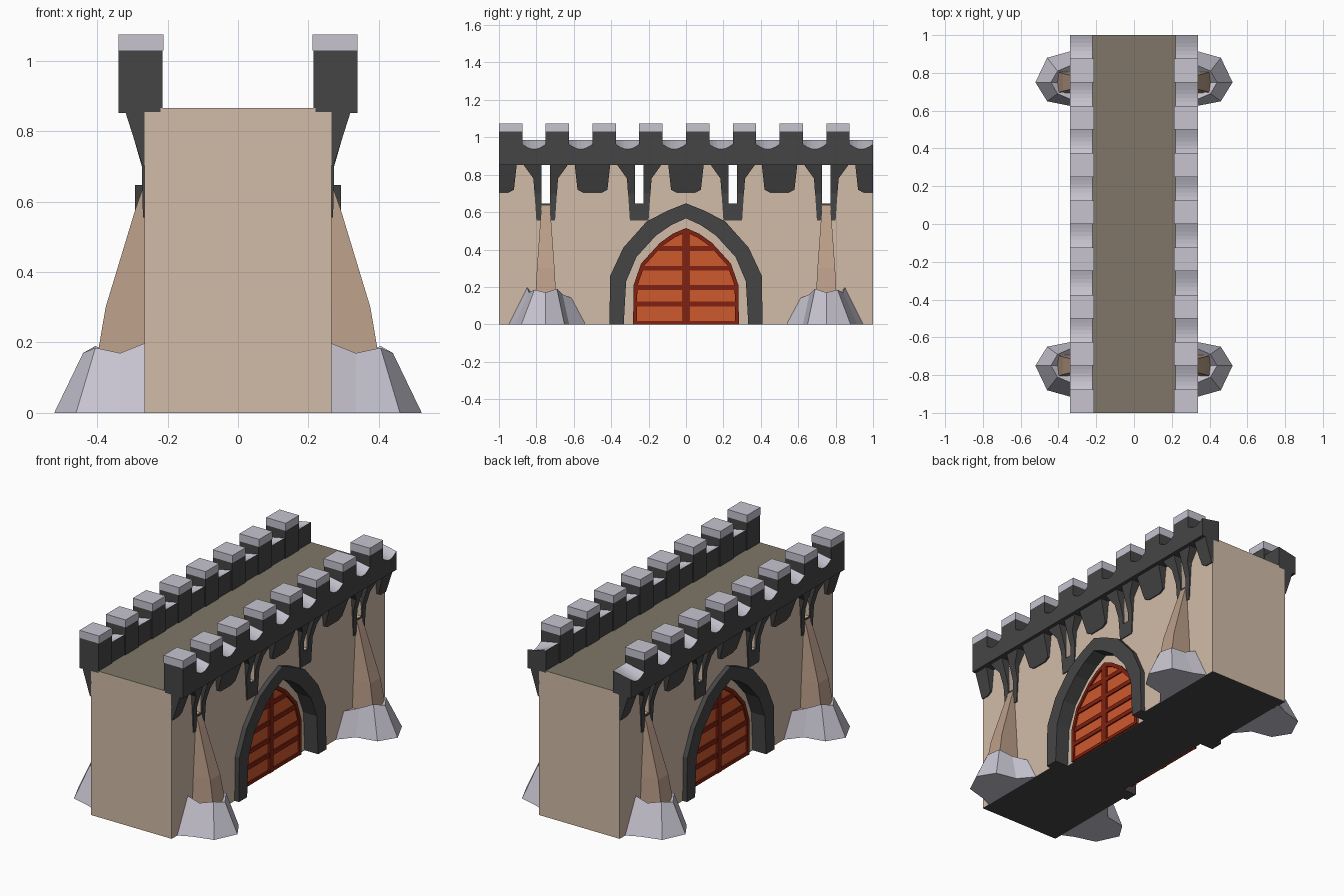
import bpy, bmesh, math
from mathutils import Vector

if "Cube" in bpy.data.objects:
    bpy.data.objects.remove(bpy.data.objects["Cube"])


def material(name, rgb):
    m = bpy.data.materials.new(name)
    m.diffuse_color = (*rgb, 1)
    m.use_nodes = True
    m.node_tree.nodes["Principled BSDF"].inputs["Base Color"].default_value = m.diffuse_color
    return m


SAND = material("sand plaster", (0.64, 0.50, 0.39))
BUTTRESS = material("brown stone", (0.50, 0.345, 0.25))
FLOOR = material("walkway brown", (0.215, 0.18, 0.14))
DARK = material("dark stone", (0.06, 0.06, 0.06))
PALE = material("pale stone", (0.57, 0.55, 0.63))
ORANGE = material("door orange", (0.62, 0.10, 0.027))
RED = material("door dark red", (0.22, 0.016, 0.005))


def build(name, solids, mats, rule=None, mirror=True):
    """Each solid is a list of rings joined in turn and capped at both ends."""
    bm = bmesh.new()
    for sx in ((1, -1) if mirror else (1,)):
        for rings in solids:
            vs = [[bm.verts.new((p[0] * sx, p[1], p[2])) for p in r] for r in rings]
            n = len(vs[0])
            for a, b in zip(vs, vs[1:]):
                for i in range(n):
                    j = (i + 1) % n
                    bm.faces.new((a[i], a[j], b[j], b[i]))
            bm.faces.new(vs[0])
            bm.faces.new(vs[-1])
    bmesh.ops.recalc_face_normals(bm, faces=bm.faces)
    bmesh.ops.triangulate(bm, faces=[f for f in bm.faces if len(f.verts) > 4],
                          ngon_method='EAR_CLIP')
    if rule:
        for f in bm.faces:
            f.material_index = rule(f)
    me = bpy.data.meshes.new(name)
    bm.to_mesh(me)
    bm.free()
    for m in mats:
        me.materials.append(m)
    ob = bpy.data.objects.new(name, me)
    bpy.context.collection.objects.link(ob)
    return ob


def prism(outline, x0, x1):
    return [[(x, y, z) for y, z in outline] for x in (x0, x1)]


def box(x0, x1, y0, y1, z0, z1):
    return prism([(y0, z0), (y1, z0), (y1, z1), (y0, z1)], x0, x1)


def stack(sections):
    """Loft of rectangles (z, x0, x1, y0, y1)."""
    return [[(x0, y0, z), (x1, y0, z), (x1, y1, z), (x0, y1, z)]
            for z, x0, x1, y0, y1 in sections]


def arch(half):
    return [(-y, z) for y, z in half] + [(y, z) for y, z in half[-2::-1]]


# Pointed arch outlines, half of each from the ground to the tip
OUTER = [(.41, 0), (.405, .26), (.335, .41), (.21, .55), (.1, .607), (0, .647)]
INNER = [(.333, 0), (.32, .23), (.265, .36), (.16, .475), (.08, .53), (0, .567)]
DOOR = [(.283, 0), (.28, .21), (.24, .325), (.14, .435), (.07, .485), (0, .515)]
PANEL = [(.263, 0), (.26, .205), (.222, .315), (.128, .418), (.06, .465), (0, .492)]
MIDDLE = [((a + c) / 2, (b + d) / 2) for (a, b), (c, d) in zip(OUTER, INNER)]

# Wall: core plus an outer skin cut by the gate, both notched for the arrow slits
SLITS = (.75, .25, -.25, -.75)
top = [(1, .855)]
for c in SLITS:
    top += [(c + .022, .855), (c + .022, .645), (c - .022, .645), (c - .022, .855)]
top.append((-1, .855))


def dark_base(f):
    return 1 if f.normal.z < -.9 and f.calc_center_median().z < .01 else 0


build("wall_core", [prism([(-1, 0), (1, 0)] + top, -.205, .205)],
      [SAND, DARK], dark_base, mirror=False)
build("wall_skin", [prism([(-1, 0)] + arch(MIDDLE) + [(1, 0)] + top, .205, .265)],
      [SAND, DARK], dark_base)
build("walkway", [box(-.22, .22, -1, 1, .853, .866)], [SAND, FLOOR],
      lambda f: 1 if f.normal.z > .5 else 0, mirror=False)

# Gate: stone frame, door panel, border and bars
build("gate_frame", [prism(arch(OUTER) + arch(INNER)[::-1], .203, .293)], [DARK])
build("door_panel", [prism(arch(DOOR), .2, .21)], [ORANGE])
bars = [prism(arch(DOOR) + arch(PANEL)[::-1], .2, .22), box(.2, .221, -.018, .018, 0, .5)]
for z, w in ((.006, .27), (.108, .27), (.197, .265), (.3, .235), (.405, .145)):
    bars.append(box(.2, .218, -w, w, z - .013 if z > .05 else 0, z + .013))
build("door_bars", bars, [RED])

# Parapet: merlons with pale caps, and scooped gaps between them
merlons, caps, gaps = [], [], []
for k in range(8):
    y = -1 + .25 * k
    merlons.append(box(.214, .34, y, y + .125, .852, 1.03))
    caps.append(box(.212, .34, y, y + .125, 1.03, 1.075))
    rings = []
    for i in range(7):
        t = i / 6
        z = .962 - .026 * math.sin(math.pi * t)
        yy = y + .125 + .125 * t
        rings.append([(.22, yy, .852), (.34, yy, .852), (.34, yy, z), (.22, yy, .985)])
    gaps.append(rings)
build("merlons", merlons, [DARK])
build("merlon_caps", caps, [PALE])
build("parapet_gaps", gaps, [DARK, PALE], lambda f: 1 if f.normal.z > .5 else 0)

# Corbels under the parapet
corbels = []
for c in (-1, -.5, 0, .5, 1):
    a, b = max(c - .095, -1), min(c + .095, 1)
    d, e = max(c - .08, -1), min(c + .08, 1)
    corbels.append(stack([(.855, .26, .32, a, b), (.72, .26, .277, d, e),
                          (.703, .26, .271, max(c - .05, -1), min(c + .05, 1))]))
build("corbels", corbels, [DARK])

# Arrow slit surrounds: two flared posts and a sill
surrounds = []
for c in SLITS:
    for s in (1, -1):
        surrounds.append(stack([(z, .26, x, c + s * .022, c + s * w) for z, x, w in
                                ((.855, .32, .12), (.78, .296, .066),
                                 (.7, .273, .06), (.645, .272, .056))]))
    surrounds.append(stack([(.645, .26, .272, c - .056, c + .056),
                            (.555, .26, .27, c - .05, c + .05)]))
build("slit_surrounds", surrounds, [DARK])

# Tapered buttresses
build("buttresses", [stack([(z, .26, x, c - w, c + w) for z, x, w in
                            ((.645, .268, .022), (.58, .291, .027),
                             (.3, .376, .047), (.1, .41, .058))])
                     for c in (-.75, .75)], [BUTTRESS])

# Rock footings: ground ring, upper ring and a sunken middle
ground = [(.26, -.215, 0), (.335, -.125, 0), (.46, -.1, 0), (.522, 0, 0),
          (.46, .13, 0), (.335, .165, 0), (.26, .2, 0)]
upper = [(.26, -.14, .14), (.335, -.09, .16), (.405, -.06, .19), (.44, 0, .17),
         (.405, .06, .185), (.335, .09, .17), (.26, .1, .2)]
sunken = [(.26 + (x - .26) * .8, y * .5, .13) for x, y, z in upper]
build("footings", [[[(x, s * (.75 + y), z) for x, y, z in r]
                    for r in (ground, upper, sunken)] for s in (1, -1)], [PALE])
